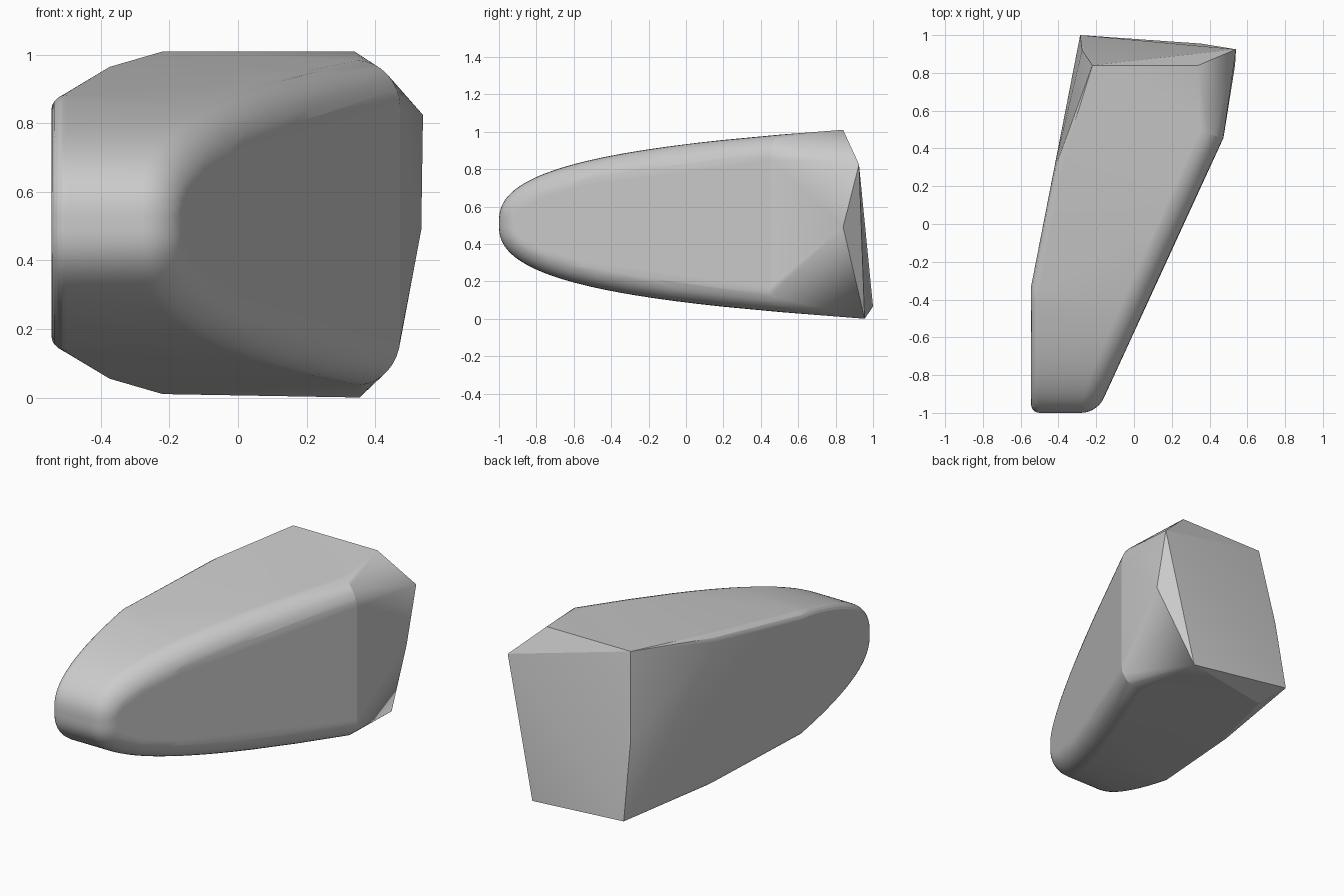
import bpy, bmesh, math
from mathutils import Vector

cube = bpy.data.objects.get("Cube")
if cube:
    bpy.data.objects.remove(cube, do_unlink=True)

MID = 0.51          # height of the nose tip
SLOPE = 0.46        # sideways lean of the right flank


def half_height(t):
    """Half height of the rounded side profile, t = 0 at the nose, 1 at the tail."""
    return 0.25 * (t ** 0.3 + math.sqrt(1.723 * t / (t + 0.723)))


def profile(y_end, count):
    """Upper half of the profile: (y, half height, outward normal)."""
    ts = [(y_end + 1) / 1.84 * (i / count) ** 3 for i in range(count + 1)]
    pts = [Vector((0, 1.84 * t - 1, half_height(t))) for t in ts]
    out = [(pts[0], Vector((0, -1, 0)))]
    for i in range(1, count + 1):
        d = pts[min(i + 1, count)] - pts[i - 1]
        out.append((pts[i], Vector((0, -d.z, d.y)).normalized()))
    return out


def rounded_rim(samples, radius, side, flank_x, steps):
    """Points of a round edge that blends the profile into a flat flank."""
    points = []
    for p, n in samples:
        c = p - n * radius
        c.z = max(c.z, 0)
        c.x = flank_x(c.y) - radius / side.x
        for k in range(steps + 1):
            a = math.pi / 2 * k / steps
            v = (n * math.cos(a) + side * math.sin(a)).normalized()
            q = c + v * radius
            points += [(q.x, q.y, MID + q.z), (q.x, q.y, MID - q.z)]
    return points


# Rounded rims of the two flanks
right_normal = Vector((1, -SLOPE, 0)).normalized()
points = rounded_rim(profile(0.5, 28), 0.135, right_normal,
                     lambda y: 0.264 + SLOPE * y, 8)
left_normal = Vector((-1, 0, 0))
points += rounded_rim(profile(-0.34, 22), 0.045, left_normal, lambda y: -0.545, 5)

# Left rim end, where the flank bends inwards
for s in (1, -1):
    points += [(-0.417, 0.32, MID + s * 0.41), (-0.405, 0.33, MID + s * 0.435),
               (-0.375, 0.34, MID + s * 0.455), (-0.22, 0.84, MID + s * 0.5)]

# Faceted tail corners
points += [(0.34, 0.84, 1.01), (0.54, 0.925, 0.825), (0.535, 0.84, 0.49),
           (0.355, 0.955, 0.0), (-0.285, 1.0, 0.065), (-0.275, 0.92, 0.52)]

# Skin stretched over the rims and corners
bm = bmesh.new()
for p in points:
    bm.verts.new(p)
bmesh.ops.remove_doubles(bm, verts=bm.verts[:], dist=0.002)
bmesh.ops.convex_hull(bm, input=bm.verts[:])
bmesh.ops.delete(bm, geom=[v for v in bm.verts if not v.link_faces], context='VERTS')
bmesh.ops.dissolve_limit(bm, angle_limit=math.radians(0.7),
                         verts=bm.verts[:], edges=bm.edges[:])
bmesh.ops.recalc_face_normals(bm, faces=bm.faces[:])
mesh = bpy.data.meshes.new("tapered_body")
bm.to_mesh(mesh)
bm.free()
body = bpy.data.objects.new("tapered_body", mesh)
bpy.context.collection.objects.link(body)

# Plain grey
grey = bpy.data.materials.new("plain_grey")
grey.use_nodes = True
colour = (0.6, 0.6, 0.6, 1)
grey.diffuse_color = colour
grey.node_tree.nodes["Principled BSDF"].inputs["Base Color"].default_value = colour
mesh.materials.append(grey)

bpy.context.view_layer.objects.active = body
body.select_set(True)
bpy.ops.object.shade_smooth_by_angle(angle=math.radians(15))
weighted = body.modifiers.new("even_shading", 'WEIGHTED_NORMAL')
weighted.keep_sharp = True
